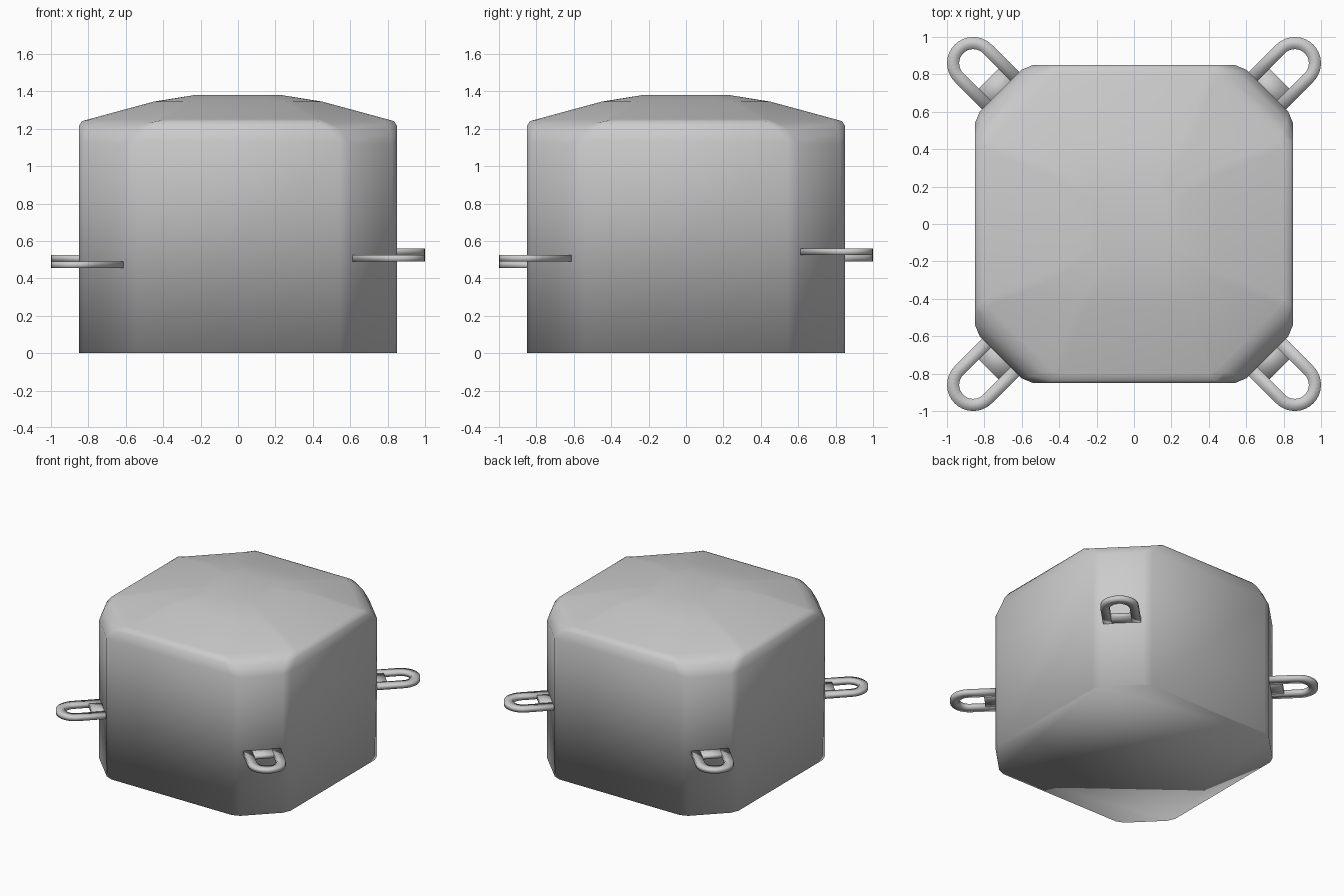
import bpy, bmesh, math

if "Cube" in bpy.data.objects:
    bpy.data.objects.remove(bpy.data.objects["Cube"])

def finish(name, bm):
    bmesh.ops.recalc_face_normals(bm, faces=bm.faces)
    for f in bm.faces:
        f.smooth = True
    me = bpy.data.meshes.new(name)
    bm.to_mesh(me)
    bm.free()
    ob = bpy.data.objects.new(name, me)
    bpy.context.collection.objects.link(ob)
    return ob

def skin(bm, rings):
    """Bridge consecutive closed rings and cap both ends."""
    loops = [[bm.verts.new(p) for p in r] for r in rings]
    for lo, hi in zip(loops, loops[1:]):
        for i in range(len(lo)):
            j = (i + 1) % len(lo)
            bm.faces.new((lo[i], lo[j], hi[j], hi[i]))
    bm.faces.new(loops[0])
    bm.faces.new(loops[-1])

def octagon(a, b):
    """Ring with softened corners from a flat-side point and a corner-side point."""
    quad = [(a[1], a[0], a[2]), (b[1], b[0], b[2]), b, a]
    ring = []
    for k in range(4):
        c, s = (1, 0, -1, 0)[k], (0, 1, 0, -1)[k]
        ring += [(c * x - s * y, s * x + c * y, z) for x, y, z in quad]
    return ring

# Body: flat closed base, straight walls, cut shoulder, low dome
profile = [
    ((.54, .85, 0), (.60, .825, 0)),
    ((.54, .85, 1.13), (.60, .825, 1.12)),
    ((.46, .85, 1.215), (.55, .815, 1.195)),
    ((.43, .835, 1.24), (.49, .79, 1.23)),
    ((.40, .80, 1.25), (.44, .78, 1.25)),
    ((.26, .45, 1.345), (.30, .43, 1.345)),
    ((.13, .23, 1.38), (.15, .22, 1.38)),
]
bm = bmesh.new()
skin(bm, [octagon(a, b) for a, b in profile])
finish("body", bm)

# Lifting loops: low rectangular bar bent into a U, with a plate between the legs
RAD, WIDE, TALL = .1075, .0325, .0175
START, CENTRE = .95, 1.216

def lifting_loop(name, angle, z):
    path = [((START, RAD), (0, 1))]
    for i in range(17):
        t = math.pi / 2 - math.pi * i / 16
        n = (math.cos(t), math.sin(t))
        path.append(((CENTRE + RAD * n[0], RAD * n[1]), n))
    path.append(((START, -RAD), (0, -1)))
    section = [(WIDE, TALL), (-WIDE, TALL), (-WIDE, -TALL), (WIDE, -TALL)]
    bm = bmesh.new()
    skin(bm, [[(p[0] + n[0] * w, p[1] + n[1] * w, h) for w, h in section]
              for p, n in path])
    loop = finish(name + "_loop", bm)

    bm = bmesh.new()
    bmesh.ops.create_cube(bm, size=1)
    bmesh.ops.scale(bm, vec=(1.10 - START, 2 * RAD, .03), verts=bm.verts)
    bmesh.ops.translate(bm, vec=((1.10 + START) / 2, 0, 0), verts=bm.verts)
    plate = finish(name + "_loop_plate", bm)
    for ob in (loop, plate):
        ob.rotation_euler.z = math.radians(angle)
        ob.location.z = z

for name, angle, z in (("back_right", 45, .5425), ("back_left", 135, .5075),
                       ("front_left", 225, .4725), ("front_right", 315, .5075)):
    lifting_loop(name, angle, z)
